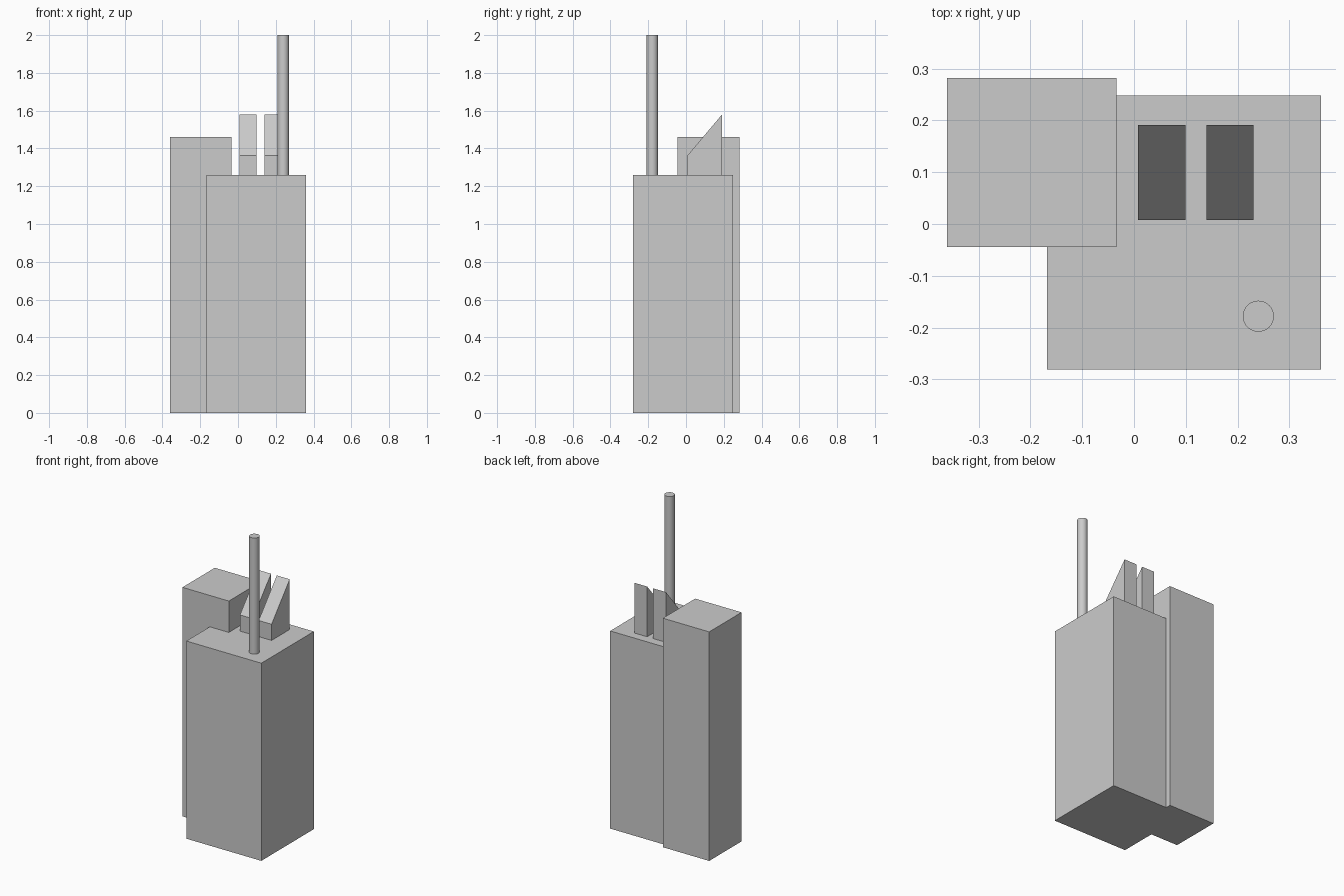
import bpy, bmesh

if "Cube" in bpy.data.objects:
    bpy.data.objects.remove(bpy.data.objects["Cube"])


def extrude(name, profile, direction):
    """Solid made by sweeping a flat profile along a direction."""
    bm = bmesh.new()
    face = bm.faces.new([bm.verts.new(p) for p in profile])
    swept = bmesh.ops.extrude_face_region(bm, geom=[face], use_keep_orig=True)["geom"]
    bmesh.ops.translate(bm, vec=direction,
                        verts=[g for g in swept if isinstance(g, bmesh.types.BMVert)])
    bmesh.ops.recalc_face_normals(bm, faces=bm.faces)
    mesh = bpy.data.meshes.new(name)
    bm.to_mesh(mesh)
    bm.free()
    obj = bpy.data.objects.new(name, mesh)
    bpy.context.collection.objects.link(obj)
    return obj


def block(name, x0, x1, y0, y1, height):
    corners = [(x0, y0, 0), (x1, y0, 0), (x1, y1, 0), (x0, y1, 0)]
    return extrude(name, corners, (0, 0, height))


# Main tower block and the taller corner tower
ROOF = 1.26
block("main_tower", -0.168, 0.361, -0.281, 0.248, ROOF)
block("corner_tower", -0.361, -0.034, -0.044, 0.282, 1.46)

# Two slant-topped roof wedges, high at the back
Y0, Y1 = 0.008, 0.191
for side, x in (("left", 0.008), ("right", 0.14)):
    profile = [(x, Y0, ROOF), (x, Y1, ROOF), (x, Y1, 1.58), (x, Y0, 1.363)]
    extrude(f"roof_wedge_{side}", profile, (0.091, 0, 0))

# Round mast
bpy.ops.mesh.primitive_cylinder_add(vertices=32, radius=0.03, depth=2 - ROOF,
                                    location=(0.24, -0.178, (2 + ROOF) / 2))
mast = bpy.context.object
mast.name = "mast"
bpy.ops.object.shade_smooth_by_angle()
